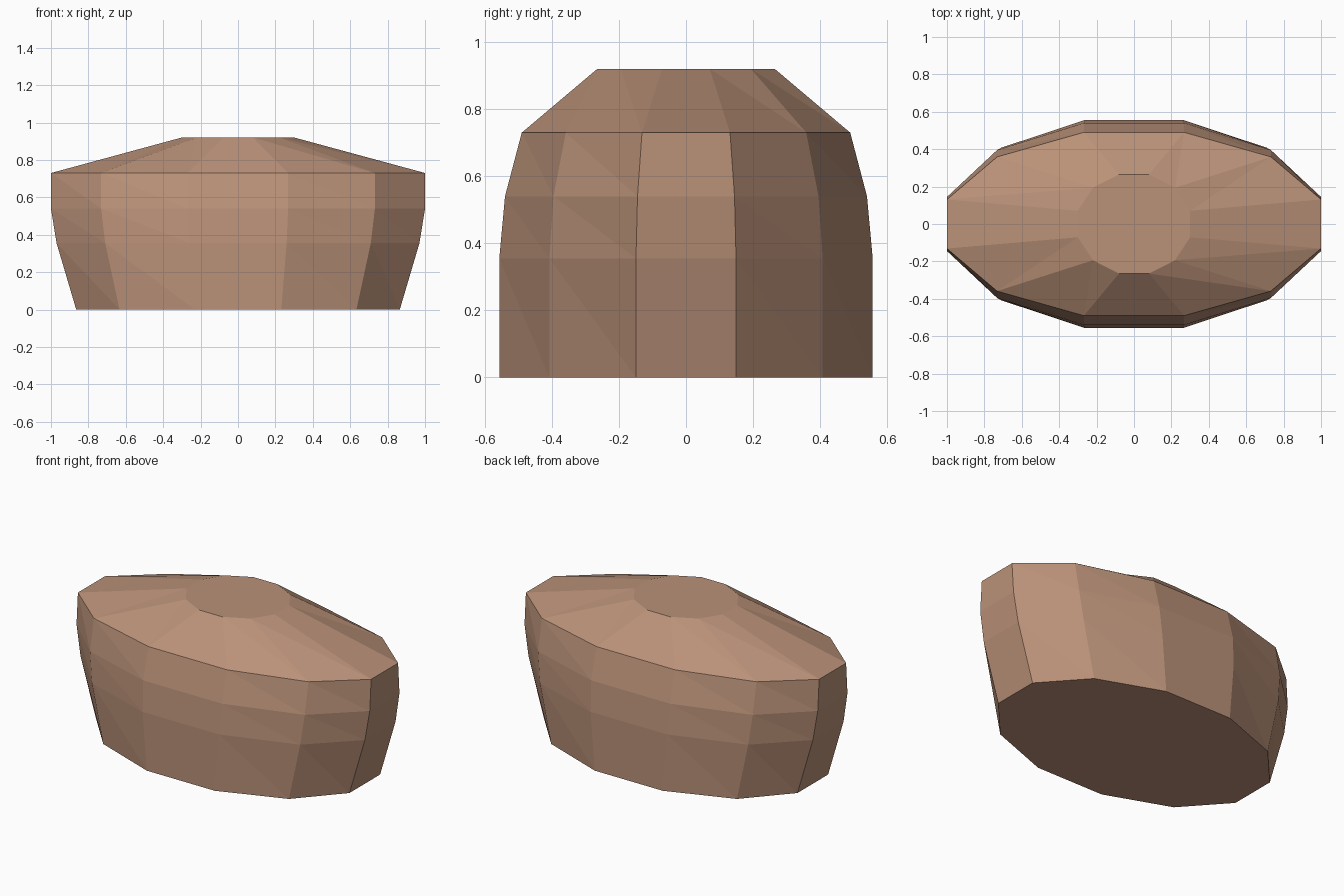
import bpy, bmesh, math

if "Cube" in bpy.data.objects:
    bpy.data.objects.remove(bpy.data.objects["Cube"])

SIDES = 12
# Height, half width and half depth of each ring
RINGS = [
    (0.00, 0.865, 0.557),
    (0.355, 0.97, 0.557),
    (0.54, 1.00, 0.54),
    (0.73, 1.00, 0.49),
    (0.92, 0.30, 0.265),
]

clay = bpy.data.materials.new("warm clay brown")
clay.diffuse_color = (0.49, 0.285, 0.19, 1.0)
clay.use_nodes = True
clay.node_tree.nodes["Principled BSDF"].inputs["Base Color"].default_value = clay.diffuse_color


def make_ring(bm, z, half_x, half_y):
    """Twelve-sided ellipse with a flat facing each axis."""
    flat = math.cos(math.pi / SIDES)
    angles = [(i + 0.5) * 2 * math.pi / SIDES for i in range(SIDES)]
    return [bm.verts.new((half_x * math.cos(a) / flat,
                          half_y * math.sin(a) / flat, z)) for a in angles]


bm = bmesh.new()
rings = [make_ring(bm, *r) for r in RINGS]

# Walls and sloping shoulder
for low, high in zip(rings, rings[1:]):
    for i in range(SIDES):
        j = (i + 1) % SIDES
        bm.faces.new((low[i], low[j], high[i]))
        bm.faces.new((low[j], high[j], high[i]))

# Flat base and flat top
bm.faces.new(rings[0][::-1])
bm.faces.new(rings[-1])

mesh = bpy.data.meshes.new("faceted_body")
bm.to_mesh(mesh)
bm.free()
mesh.materials.append(clay)
body = bpy.data.objects.new("faceted_body", mesh)
bpy.context.collection.objects.link(body)
